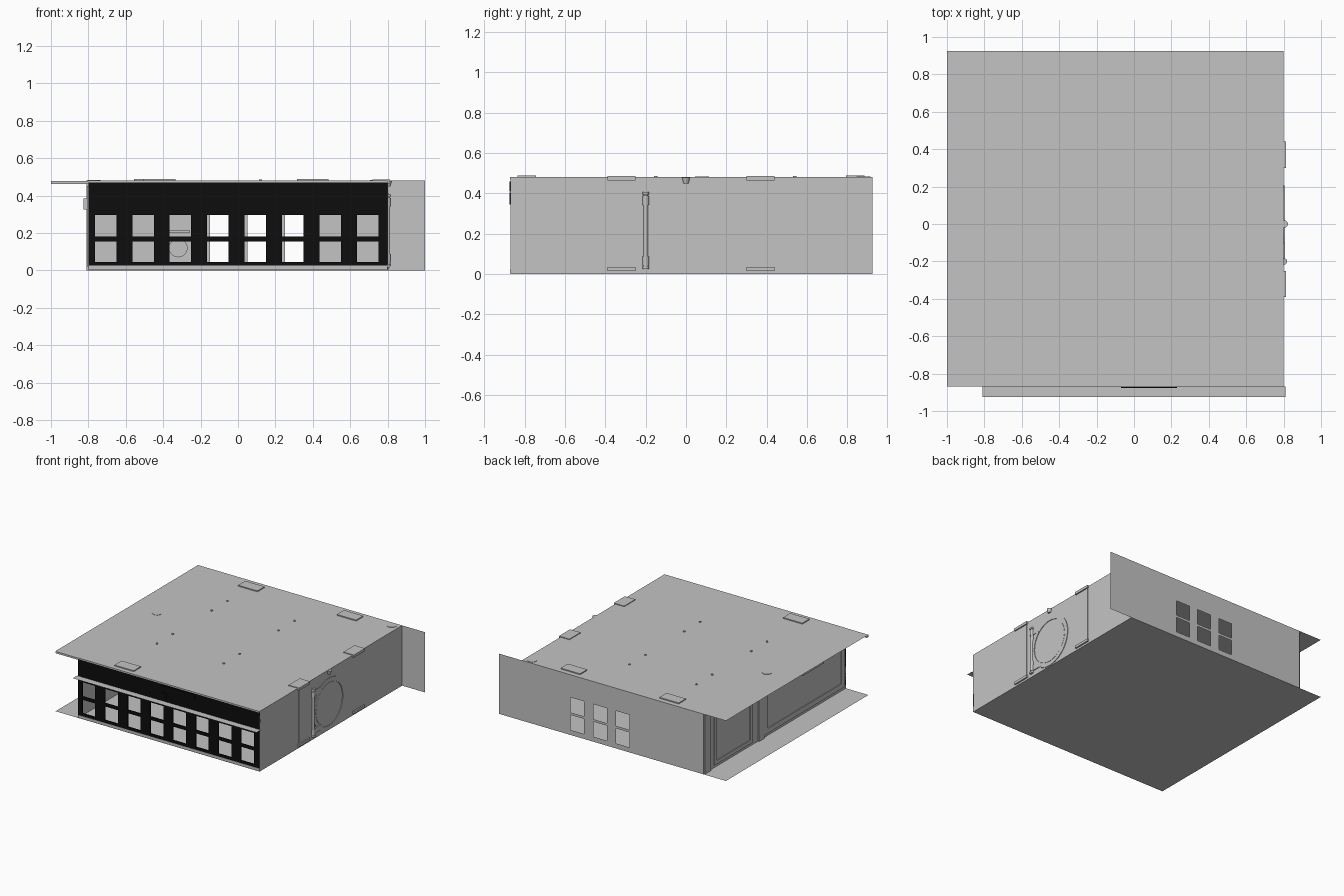
import bpy, bmesh, math
from mathutils import Matrix

if "Cube" in bpy.data.objects:
    bpy.data.objects.remove(bpy.data.objects["Cube"], do_unlink=True)


def material(name, value):
    m = bpy.data.materials.new(name)
    m.use_nodes = True
    colour = (value, value, value, 1)
    m.diffuse_color = colour
    m.node_tree.nodes["Principled BSDF"].inputs["Base Color"].default_value = colour
    return m


grey = material("plain grey", 0.55)
black = material("black lacquer", 0.004)


def finish(name, bm, mat):
    mesh = bpy.data.meshes.new(name)
    bm.to_mesh(mesh)
    bm.free()
    mesh.materials.append(mat)
    obj = bpy.data.objects.new(name, mesh)
    bpy.context.collection.objects.link(obj)
    return obj


def box(name, x, y, z, mat=grey):
    """Box from three (low, high) ranges."""
    bm = bmesh.new()
    bmesh.ops.create_cube(bm, size=1)
    for v in bm.verts:
        for i, (lo, hi) in enumerate((x, y, z)):
            v.co[i] = hi if v.co[i] > 0 else lo
    return finish(name, bm, mat)


def sheet(name, us, vs, place, is_hole=lambda i, j: False, mat=grey):
    """Flat sheet cut along us and vs; place maps (u, v) to a point."""
    bm = bmesh.new()
    grid = [[bm.verts.new(place(u, v)) for v in vs] for u in us]
    for i in range(len(us) - 1):
        for j in range(len(vs) - 1):
            if not is_hole(i, j):
                bm.faces.new((grid[i][j], grid[i + 1][j],
                              grid[i + 1][j + 1], grid[i][j + 1]))
    return finish(name, bm, mat)


def disc(name, centre, radius, depth, axis="Z", top=None, mat=grey):
    """Cylinder or cone along an axis."""
    bm = bmesh.new()
    turn = {"Z": Matrix(), "X": Matrix.Rotation(math.pi / 2, 4, "Y"),
            "Y": Matrix.Rotation(math.pi / 2, 4, "X")}[axis]
    bmesh.ops.create_cone(bm, cap_ends=True, segments=32, radius1=radius,
                          radius2=radius if top is None else top, depth=depth,
                          matrix=Matrix.Translation(centre) @ turn)
    return finish(name, bm, mat)


def ring(name, y, z, inner, outer, x0, x1):
    """Flat raised ring on the right-hand wall."""
    bm = bmesh.new()
    profile = [(inner, x0), (inner, x1), (outer, x1), (outer, x0)]
    verts = [bm.verts.new((x, y + r, z)) for r, x in profile]
    edges = [bm.edges.new((verts[i], verts[i - 1])) for i in range(4)]
    bmesh.ops.spin(bm, geom=verts + edges, cent=(0, y, z), axis=(1, 0, 0),
                   angle=math.tau, steps=64)
    bmesh.ops.remove_doubles(bm, verts=bm.verts, dist=0.0001)
    bmesh.ops.recalc_face_normals(bm, faces=bm.faces)
    return finish(name, bm, mat=grey)


def frame(name, y0, y1, z0, z1, w):
    """Raised rectangular frame on the left-hand wall."""
    x = (-0.806, -0.8)
    box(name + "_sill", x, (y0, y1), (z0, z0 + w))
    box(name + "_head", x, (y0, y1), (z1 - w, z1))
    for a, side in ((y0, "front"), (y1 - w, "back")):
        box(f"{name}_{side}_stile", x, (a, a + w), (z0 + w, z1 - w))


FRONT, BACK, TOP = -0.87, 0.925, 0.48

# Overlapping thin sheets that enclose the room
sheet("floor", [-1, 0.8], [FRONT, BACK], lambda u, v: (u, v, 0))
sheet("roof", [-1, 0.8], [FRONT, BACK], lambda u, v: (u, v, TOP))
for side, x in (("left", -0.8), ("right", 0.8)):
    sheet(side + "_wall", [FRONT, BACK], [0, TOP], lambda u, v: (x, u, v))

# Back wall with three two-pane windows
us = [-0.8]
for k in range(3):
    us += [-0.15 + 0.2 * k, -0.03 + 0.2 * k]
rows = [0, 0.04, 0.16, 0.18, 0.3, TOP]
sheet("back_wall", us + [1], rows, lambda u, v: (u, BACK, v),
      lambda i, j: i % 2 == 1 and j % 2 == 1)

# Black front lattice with eight two-pane windows
us = [-0.8]
for k in range(8):
    us += [-0.765 + 0.2 * k, -0.65 + 0.2 * k]
rows = [0.025, 0.045, 0.155, 0.18, 0.295, 0.47]
lattice = sheet("front_lattice", us + [0.8], rows, lambda u, v: (u, FRONT, v),
                lambda i, j: i % 2 == 1 and j % 2 == 1, black)
solid = lattice.modifiers.new("Solidify", "SOLIDIFY")
solid.thickness = 0.01
solid.offset = -1

# Front trim: sill, top beam, overhanging ledge and dark plaque
box("front_sill", (-0.8, 0.8), (FRONT - 0.003, FRONT + 0.01), (0.003, 0.025))
box("front_beam", (-0.8, 0.8), (FRONT - 0.002, FRONT + 0.01), (0.47, 0.48))
box("roof_batten", (-1, -0.8), (FRONT, FRONT + 0.02), (0.463, 0.477))
sheet("front_ledge", [-0.81, 0.81], [-0.925, FRONT], lambda u, v: (u, v, 0.335))
box("front_plaque", (-0.07, 0.23), (FRONT - 0.006, FRONT), (0.41, 0.46), black)
box("plaque_bracket", (-0.065, -0.02), (FRONT - 0.006, FRONT), (0.345, 0.405), black)

# Round hatch, hinge bar and arms on the right wall
ring("hatch_rim", 0, 0.21, 0.172, 0.205, 0.8, 0.805)
disc("hatch_door", (0.801, 0, 0.21), 0.168, 0.004, "X")
disc("hinge_bar", (0.802, -0.2, 0.213), 0.012, 0.36)
for z in (0.065, 0.365):
    box("hinge_arm", (0.8, 0.806), (-0.19, -0.1), (z - 0.022, z + 0.022))
    disc("hinge_knuckle", (0.802, -0.2, z), 0.016, 0.045)
for z in (0.03, 0.4):
    disc("hinge_cap", (0.802, -0.2, z), 0.017, 0.012)
disc("hatch_stud", (0.803, 0, 0.463), 0.012, 0.03, top=0.02)

# Right wall straps with corner brackets
for y in (-0.32, 0.37):
    span = (y - 0.07, y + 0.07)
    box("wall_strap", (0.8, 0.802), (y - 0.06, y + 0.06), (0.035, 0.465))
    box("upper_bracket", (0.72, 0.812), span, (0.465, 0.486))
    box("lower_bracket", (0.8, 0.812), span, (0.015, 0.035))

# Panels, post and shelf on the left wall
frame("side_door", 0.31, 0.79, 0.02, 0.45, 0.03)
frame("side_panel", -0.85, 0.16, 0.02, 0.45, 0.04)
for y in (0.2, 0.88):
    box("side_post", (-0.81, -0.8), (y - 0.035, y + 0.035), (0, TOP))
box("side_shelf", (-0.825, -0.8), (-0.56, -0.3), (0.325, 0.385))

# Roof plates, studs and edge discs
for x, y in ((-0.47, 0.84), (0.4, 0.84), (-0.42, -0.79)):
    box("roof_plate", (x - 0.085, x + 0.085), (y - 0.045, y + 0.045), (TOP, TOP + 0.008))
for x in (-0.47, 0.12):
    for y in (-0.35, -0.15, 0.34, 0.54):
        disc("roof_stud", (x, y, TOP + 0.003), 0.008, 0.008)
for x, y in ((-0.77, 0.08), (0.74, 0.88)):
    disc("roof_disc", (x, y, TOP + 0.001), 0.035, 0.004)

# Round fitting on the inside of the back wall
disc("inner_dial", (-0.32, BACK - 0.01, 0.12), 0.05, 0.015, "Y")
disc("inner_dial_cap", (-0.32, BACK - 0.02, 0.12), 0.035, 0.01, "Y")
box("inner_shelf", (-0.38, -0.26), (BACK - 0.02, BACK - 0.003), (0.2, 0.215))
